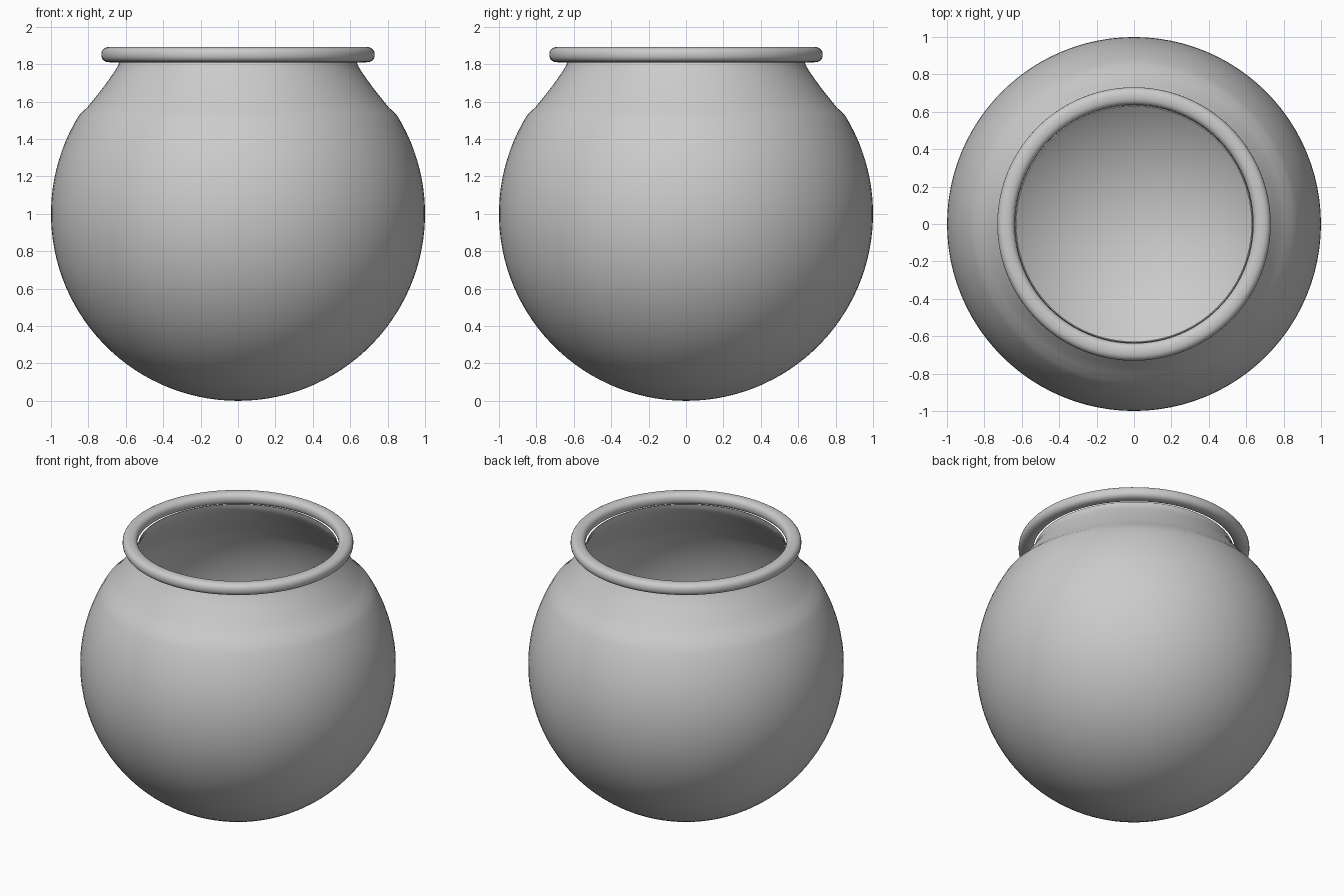
import bpy, bmesh
from math import sin, cos, pi, radians

if "Cube" in bpy.data.objects:
    bpy.data.objects.remove(bpy.data.objects["Cube"])


def lathe(name, profile, steps=96, closed=False):
    """Spin an (r, z) profile around the z axis."""
    bm = bmesh.new()
    verts = [bm.verts.new((r, 0, z)) for r, z in profile]
    edges = [bm.edges.new(pair) for pair in zip(verts, verts[1:])]
    if closed:
        edges.append(bm.edges.new((verts[-1], verts[0])))
    bmesh.ops.spin(bm, geom=verts + edges, cent=(0, 0, 0), axis=(0, 0, 1),
                   angle=2 * pi, steps=steps, use_merge=True)
    bmesh.ops.remove_doubles(bm, verts=bm.verts, dist=1e-4)
    bmesh.ops.recalc_face_normals(bm, faces=bm.faces)
    mesh = bpy.data.meshes.new(name)
    bm.to_mesh(mesh)
    bm.free()
    obj = bpy.data.objects.new(name, mesh)
    bpy.context.collection.objects.link(obj)
    bpy.ops.object.select_all(action='DESELECT')
    obj.select_set(True)
    bpy.context.view_layer.objects.active = obj
    bpy.ops.object.shade_smooth_by_angle(angle=radians(50))
    return obj


# Bowl: thin-walled sphere that narrows into a gently concave neck
def bowl_side(radius, inset):
    n = 40
    arc = [(radius * sin(a), 1 - radius * cos(a))
           for a in (radians(122) * i / n for i in range(n + 1))]
    neck = [(0.805, 1.57), (0.765, 1.62), (0.725, 1.67), (0.685, 1.725),
            (0.655, 1.768), (0.638, 1.80), (0.634, 1.825)]
    return arc + [(r - inset, z) for r, z in neck]


wall = 0.012
bowl = lathe("bowl", bowl_side(1.0, 0) + bowl_side(1.0 - wall, wall / 2)[::-1])

# Rim: rolled lip with a rounded, slightly flattened cross-section
lip = []
for i in range(24):
    a = 2 * pi * i / 24
    c, s = cos(a), sin(a)
    lip.append((0.684 + 0.047 * abs(c) ** 0.85 * (1 if c > 0 else -1),
                1.851 + 0.041 * abs(s) ** 0.85 * (1 if s > 0 else -1)))
rim = lathe("rim", lip, closed=True)
